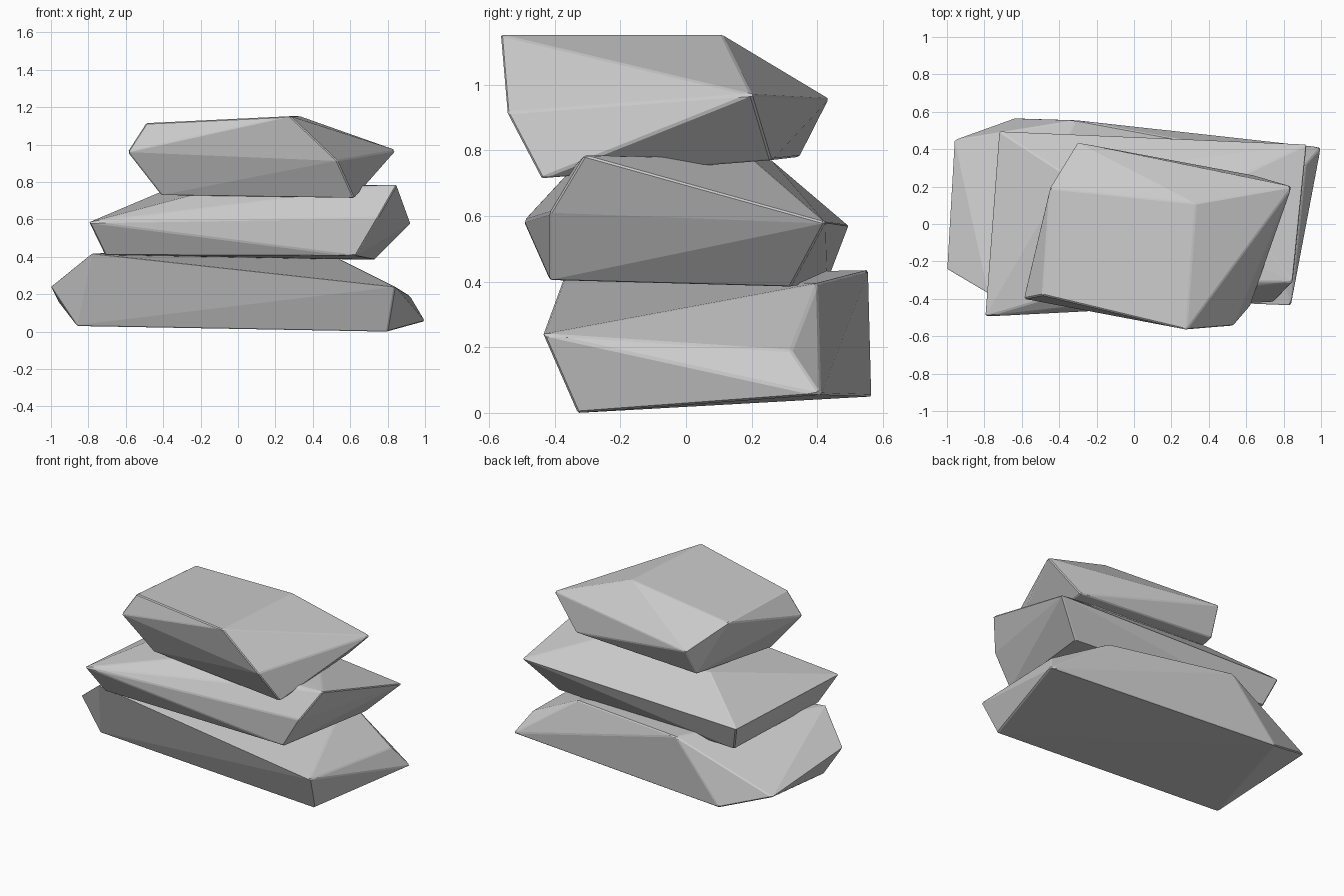
import bpy, bmesh, math

if "Cube" in bpy.data.objects:
    bpy.data.objects.remove(bpy.data.objects["Cube"])


def rock(name, corners):
    """Angular stone: convex hull of a few corners with slightly worn edges."""
    bm = bmesh.new()
    for c in corners:
        bm.verts.new(c)
    hull = bmesh.ops.convex_hull(bm, input=bm.verts[:])
    loose = [v for v in bm.verts if not v.link_faces]
    bmesh.ops.delete(bm, geom=loose, context='VERTS')
    bmesh.ops.dissolve_limit(bm, angle_limit=math.radians(2),
                             verts=bm.verts[:], edges=bm.edges[:])
    bmesh.ops.recalc_face_normals(bm, faces=bm.faces[:])
    mesh = bpy.data.meshes.new(name)
    bm.to_mesh(mesh)
    bm.free()
    ob = bpy.data.objects.new(name, mesh)
    bpy.context.collection.objects.link(ob)
    bev = ob.modifiers.new("worn_edges", 'BEVEL')
    bev.width = 0.006
    bev.segments = 1
    bev.limit_method = 'ANGLE'
    bev.angle_limit = math.radians(20)
    return ob


# Bottom stone: long slab, sloping top
rock("bottom_stone", [
    (-.86, -.24, .03), (.80, -.33, 0), (1, .41, .055), (-.64, .565, .05),
    (-1, -.24, .24), (.84, -.435, .24), (.92, .32, .19), (-.96, .45, .16),
    (-.78, -.37, .418), (.53, .40, .395), (-.31, .555, .435),
])

# Middle stone: wedge-edged slab
rock("middle_stone", [
    (-.71, -.40, .41), (.63, -.415, .405), (.73, .32, .385), (-.66, .43, .40),
    (-.795, -.495, .585), (.75, -.415, .61), (.925, .425, .58), (-.72, .495, .57),
    (-.13, -.30, .76), (.85, -.31, .785), (.45, .20, .775), (-.36, .26, .77),
])

# Top stone: smaller block with a broad flat top
rock("top_stone", [
    (-.41, -.32, .73), (.62, -.44, .715), (.64, .26, .77), (-.32, .345, .78),
    (-.59, -.40, .96), (.53, -.545, .915), (.845, .20, .97), (-.30, .435, .957),
    (-.49, -.38, 1.115), (.28, -.565, 1.152), (.33, .11, 1.152), (-.45, .19, 1.10),
])
